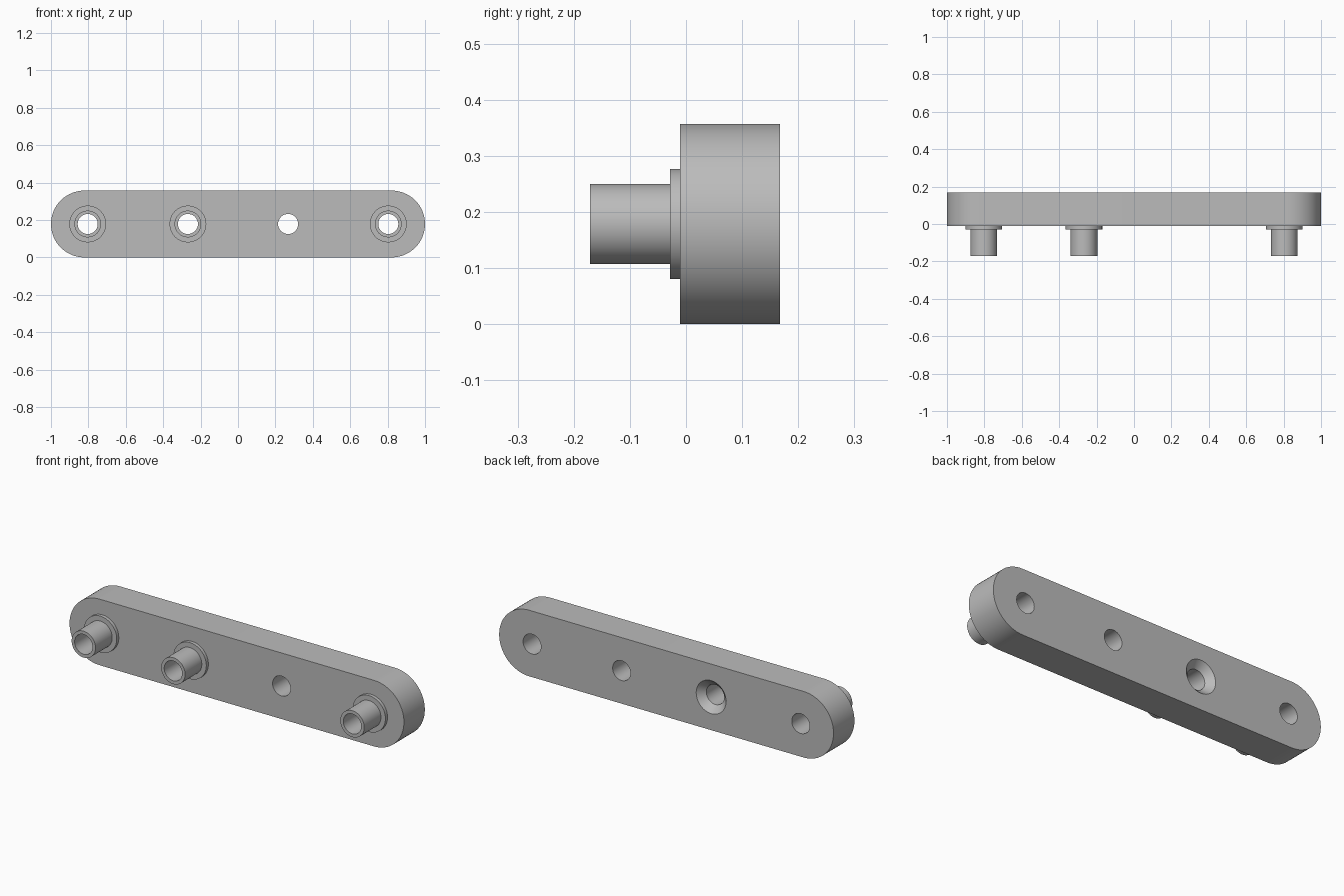
import bpy
import bmesh
import math
from mathutils import Matrix

MM = 2 / 112            # the bar is 112 units long
MID_Z = 10 * MM         # height of the hole axis
FRONT = -0.6 * MM       # front face of the bar
BACK = FRONT + 10 * MM
SIDES = 64

cube = bpy.data.objects.get("Cube")
if cube:
    bpy.data.objects.remove(cube, do_unlink=True)

grey = bpy.data.materials.new("plain_grey")
grey.use_nodes = True
GREY = (0.5, 0.5, 0.5, 1)
grey.diffuse_color = GREY
grey.node_tree.nodes["Principled BSDF"].inputs["Base Color"].default_value = GREY


def make_object(name, bm):
    bmesh.ops.recalc_face_normals(bm, faces=bm.faces)
    mesh = bpy.data.meshes.new(name)
    bm.to_mesh(mesh)
    bm.free()
    mesh.materials.append(grey)
    obj = bpy.data.objects.new(name, mesh)
    bpy.context.collection.objects.link(obj)
    return obj


def lathe(name, profile, x, closed=True):
    """Turn a (radius, y) profile round the hole axis at x."""
    bm = bmesh.new()
    verts = [bm.verts.new((x + r, y, MID_Z)) for r, y in profile]
    edges = [bm.edges.new(pair) for pair in zip(verts, verts[1:])]
    if closed:
        edges.append(bm.edges.new((verts[-1], verts[0])))
    bmesh.ops.spin(bm, geom=verts + edges, cent=(x, 0, MID_Z), axis=(0, 1, 0),
                   angle=math.tau, steps=SIDES, use_duplicate=False)
    bmesh.ops.remove_doubles(bm, verts=bm.verts, dist=1e-5)
    return make_object(name, bm)


def smooth(obj):
    bpy.ops.object.select_all(action="DESELECT")
    obj.select_set(True)
    bpy.context.view_layer.objects.active = obj
    bpy.ops.object.shade_smooth_by_angle(angle=math.radians(30))


# Round-ended bar: outline in the front plane, extruded to the back
bm = bmesh.new()
outline = []
for side in (1, -1):
    for i in range(SIDES // 2 + 1):
        a = math.pi * i / (SIDES // 2) - math.pi / 2
        outline.append(bm.verts.new((side * (46 + 10 * math.cos(a)) * MM, FRONT,
                                     MID_Z + side * 10 * MM * math.sin(a))))
face = bm.faces.new(outline)
extruded = bmesh.ops.extrude_face_region(bm, geom=[face])["geom"]
bmesh.ops.translate(bm, vec=(0, BACK - FRONT, 0),
                    verts=[v for v in extruded if isinstance(v, bmesh.types.BMVert)])
bar = make_object("bar", bm)

# Bores through the bar, one countersunk from the back
BORE = 3 * MM
SINK = 5 * MM
OVER = MM
bores = {"right_end": -45, "right_middle": -15, "left_middle": 15, "left_end": 45}
for name, pos in bores.items():
    profile = [(0, FRONT - OVER), (BORE, FRONT - OVER)]
    if name == "right_middle":
        profile += [(BORE, BACK - 2 * MM), (SINK + OVER, BACK + OVER)]
    else:
        profile += [(BORE, BACK + OVER)]
    profile.append((0, BACK + OVER))
    cutter = lathe(name + "_cutter", profile, pos * MM, closed=False)
    cutter.hide_render = True
    cut = bar.modifiers.new(name + "_bore", "BOOLEAN")
    cut.operation = "DIFFERENCE"
    cut.solver = "EXACT"
    cut.object = cutter
    bpy.context.view_layer.objects.active = bar
    bpy.ops.object.modifier_apply(modifier=cut.name)
    bpy.data.objects.remove(cutter, do_unlink=True)
smooth(bar)

# Hollow pegs with a thin collar at the root
PEG = 4 * MM
COLLAR = 5.5 * MM
for name in ("right_end", "right_middle", "left_end"):
    step = FRONT - MM
    tip = FRONT - 9 * MM
    peg = lathe(name + "_peg", [(BORE, FRONT), (COLLAR, FRONT), (COLLAR, step),
                                (PEG, step), (PEG, tip), (BORE, tip)], bores[name] * MM)
    smooth(peg)
